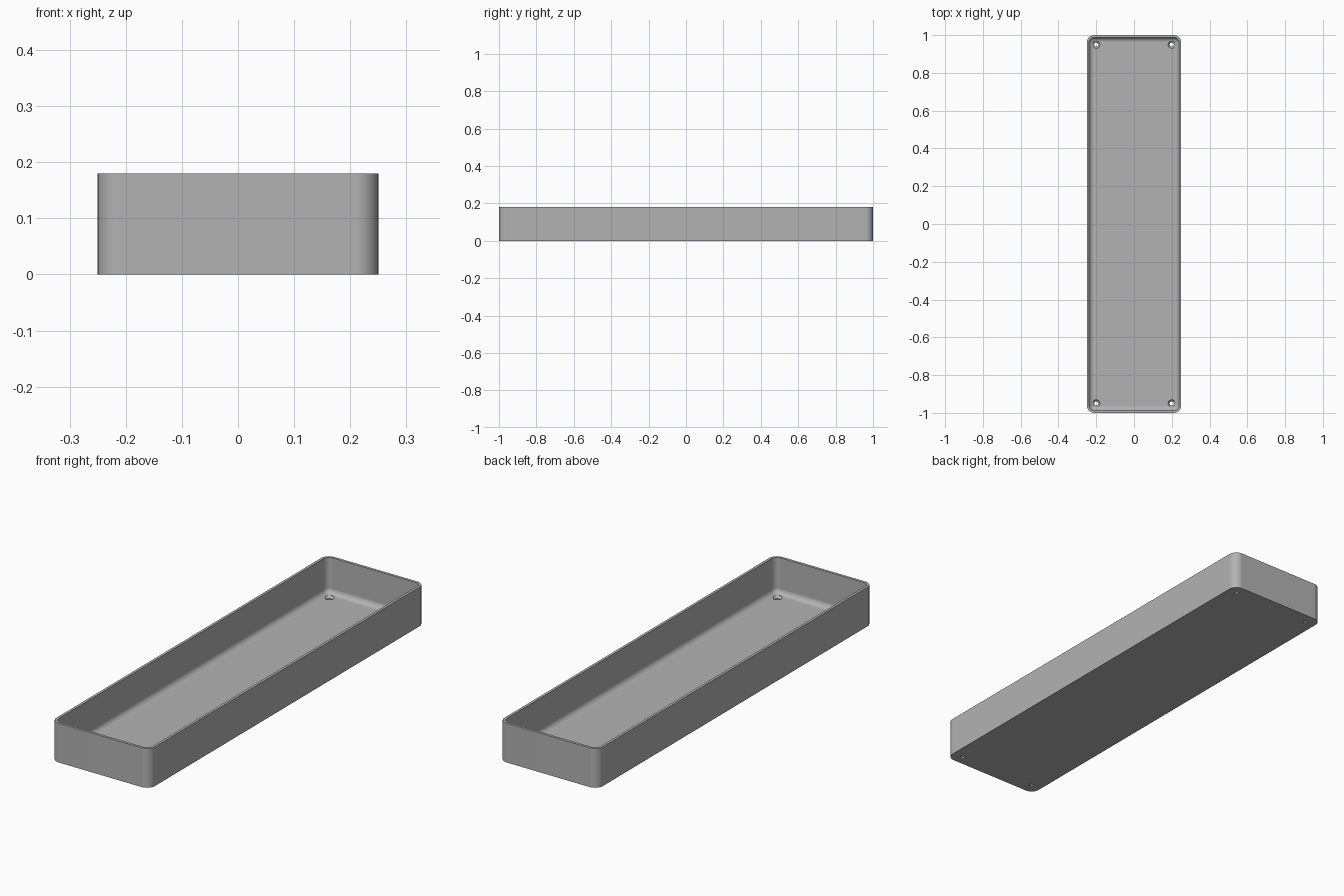
import bpy, bmesh, math

if "Cube" in bpy.data.objects:
    bpy.data.objects.remove(bpy.data.objects["Cube"], do_unlink=True)

HALF_X, HALF_Y, HEIGHT = 0.25, 1.0, 0.18
CORNER, WALL, FLOOR, FILLET = 0.04, 0.012, 0.015, 0.025
SEGS = 10

grey = bpy.data.materials.new("plain grey")
grey.use_nodes = True
colour = (0.45, 0.45, 0.45, 1)
grey.diffuse_color = colour
grey.node_tree.nodes["Principled BSDF"].inputs["Base Color"].default_value = colour


def make_object(name, bm):
    bmesh.ops.recalc_face_normals(bm, faces=bm.faces)
    mesh = bpy.data.meshes.new(name)
    bm.to_mesh(mesh)
    bm.free()
    mesh.materials.append(grey)
    obj = bpy.data.objects.new(name, mesh)
    bpy.context.collection.objects.link(obj)
    return obj


def rounded_loop(bm, inset, z):
    """Rounded rectangle of vertices, moved in from the outer wall."""
    verts = []
    for i, (sx, sy) in enumerate([(1, 1), (-1, 1), (-1, -1), (1, -1)]):
        for k in range(SEGS + 1):
            a = (i + k / SEGS) * math.pi / 2
            verts.append(bm.verts.new((sx * (HALF_X - CORNER) + (CORNER - inset) * math.cos(a),
                                       sy * (HALF_Y - CORNER) + (CORNER - inset) * math.sin(a), z)))
    return verts


def loft(bm, loops):
    for a, b in zip(loops, loops[1:]):
        for i in range(len(a)):
            j = (i + 1) % len(a)
            bm.faces.new((a[i], a[j], b[j], b[i]))
    bm.faces.new(loops[0])
    bm.faces.new(loops[-1])


# Tray shell: outer wall, rim, inner wall, rounded foot and floor
bm = bmesh.new()
section = [(0, 0), (0, HEIGHT), (WALL, HEIGHT)]
for k in range(9):
    a = k / 8 * math.pi / 2
    section.append((WALL + FILLET * (1 - math.cos(a)), FLOOR + FILLET * (1 - math.sin(a))))
loft(bm, [rounded_loop(bm, d, z) for d, z in section])
tray = make_object("tray", bm)

# Countersunk screw holes in the four corners
bm = bmesh.new()
for x in (-0.2, 0.2):
    for y in (-0.95, 0.95):
        rings = []
        for r, z in [(0.011, -0.02), (0.011, 0.006), (0.02, FLOOR), (0.02, FLOOR + 0.02)]:
            angles = [k / 24 * math.tau for k in range(24)]
            rings.append([bm.verts.new((x + r * math.cos(a), y + r * math.sin(a), z)) for a in angles])
        loft(bm, rings)
cutter = make_object("screw_hole_cutter", bm)
cutter.hide_render = True

cut = tray.modifiers.new("screw holes", "BOOLEAN")
cut.operation = "DIFFERENCE"
cut.solver = "EXACT"
cut.object = cutter
bpy.context.view_layer.objects.active = tray
tray.select_set(True)
bpy.ops.object.modifier_apply(modifier=cut.name)
bpy.data.objects.remove(cutter, do_unlink=True)

# Smooth curves with crisp rim and hole edges
bpy.ops.object.shade_smooth_by_angle(angle=math.radians(30))
weighted = tray.modifiers.new("flat panels", "WEIGHTED_NORMAL")
weighted.keep_sharp = True
